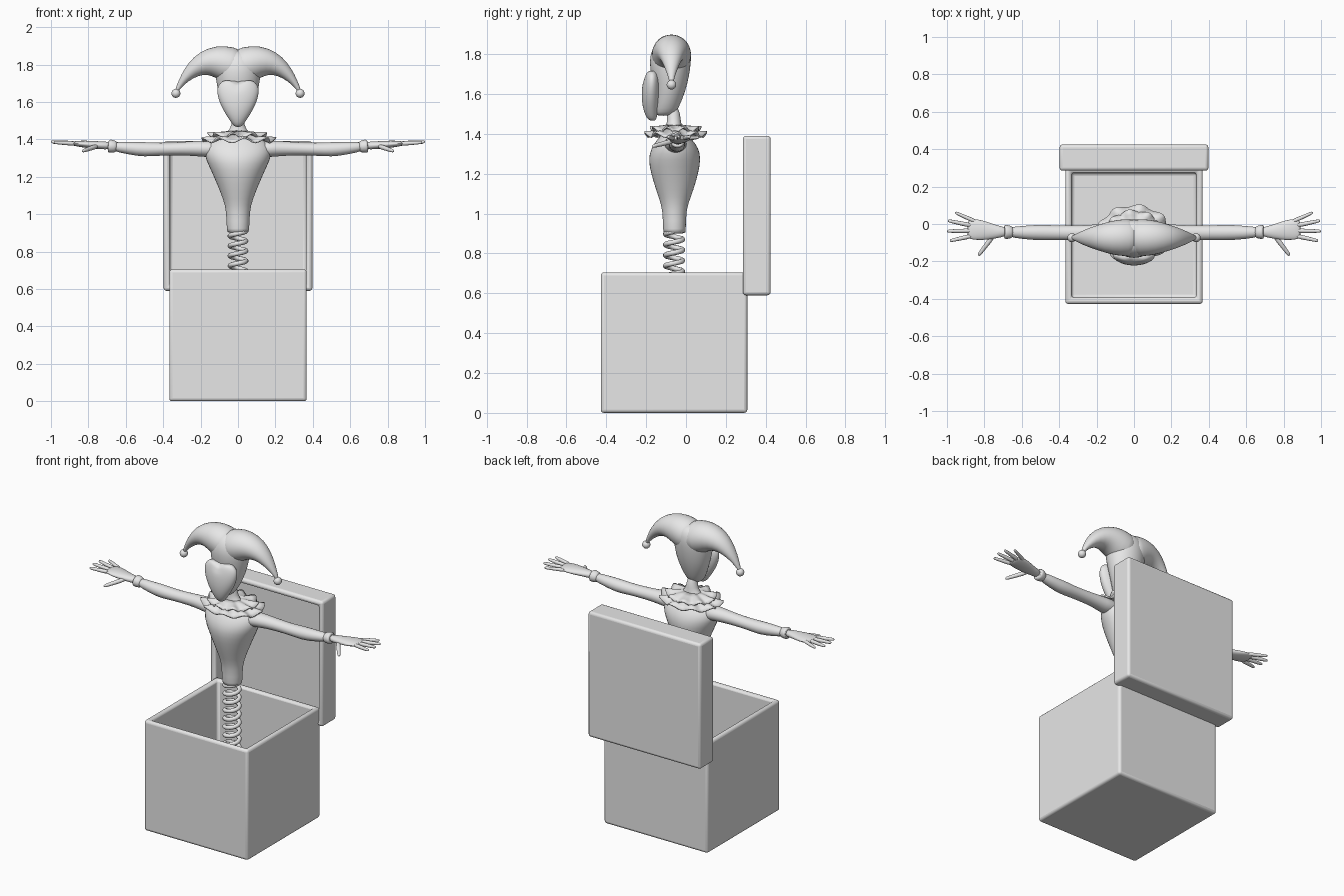
import bpy, bmesh, math
from mathutils import Vector

if "Cube" in bpy.data.objects:
    bpy.data.objects.remove(bpy.data.objects["Cube"])

grey = bpy.data.materials.new("plain grey")
grey.use_nodes = True
grey.diffuse_color = (0.8, 0.8, 0.8, 1)
for node in grey.node_tree.nodes:
    if node.type == "BSDF_PRINCIPLED":
        node.inputs["Base Color"].default_value = (0.8, 0.8, 0.8, 1)

MID_Y = -0.06  # depth of the figure's axis


def finish(name, bm, angle=60):
    bmesh.ops.recalc_face_normals(bm, faces=bm.faces)
    mesh = bpy.data.meshes.new(name)
    bm.to_mesh(mesh)
    bm.free()
    mesh.materials.append(grey)
    ob = bpy.data.objects.new(name, mesh)
    bpy.context.collection.objects.link(ob)
    bpy.ops.object.select_all(action="DESELECT")
    ob.select_set(True)
    bpy.context.view_layer.objects.active = ob
    bpy.ops.object.shade_smooth_by_angle(angle=math.radians(angle))
    return ob


def loft(name, rings, sides=16, smooth=1, mirror=False, caps=True):
    """Skin a list of (centre, u axis, v axis) ellipses."""
    bm = bmesh.new()
    loops = []
    for c, u, v in rings:
        turns = [2 * math.pi * i / sides for i in range(sides)]
        loops.append([bm.verts.new(Vector(c) + Vector(u) * math.cos(t) + Vector(v) * math.sin(t))
                      for t in turns])
    for a, b in zip(loops, loops[1:]):
        for i in range(sides):
            j = (i + 1) % sides
            bm.faces.new((a[i], a[j], b[j], b[i]))
    if caps:
        bm.faces.new(loops[0])
        bm.faces.new(loops[-1])
    ob = finish(name, bm)
    if mirror:
        ob.modifiers.new("mirror", "MIRROR")
    if smooth:
        ob.modifiers.new("smooth", "SUBSURF").levels = smooth
        ob.modifiers["smooth"].render_levels = smooth
    return ob


def upright(rows):
    """Rows of height, half width, front y, back y."""
    return [((0, (f + b) / 2, z), (w, 0, 0), (0, (b - f) / 2, 0)) for z, w, f, b in rows]


def sideways(rows):
    """Rows of x, y, z, half depth, half thickness, following the path."""
    pts = [Vector(r[:3]) for r in rows]
    rings = []
    for i, (p, r) in enumerate(zip(pts, rows)):
        t = (pts[min(i + 1, len(pts) - 1)] - pts[max(i - 1, 0)]).normalized()
        v = Vector((-t.z, 0, t.x)).normalized()
        rings.append((p, v.cross(t) * r[3], v * r[4]))
    return rings


def tray(name, size, centre, wall, depth, open_dir):
    """Rounded block hollowed out from one face."""
    bm = bmesh.new()
    bmesh.ops.create_cube(bm, size=1)
    for v in bm.verts:
        v.co = Vector(a * b for a, b in zip(v.co, size)) + Vector(centre)
    bm.normal_update()
    d = Vector(open_dir)
    mouth = max(bm.faces, key=lambda f: f.normal.dot(d))
    bmesh.ops.inset_region(bm, faces=[mouth], thickness=wall)
    out = bmesh.ops.extrude_face_region(bm, geom=[mouth])
    moved = [g for g in out["geom"] if isinstance(g, bmesh.types.BMVert)]
    bmesh.ops.translate(bm, verts=moved, vec=-d * depth)
    if mouth.is_valid:
        bmesh.ops.delete(bm, geom=[mouth], context="FACES_ONLY")
    ob = finish(name, bm, 50)
    bev = ob.modifiers.new("rounding", "BEVEL")
    bev.width, bev.segments = 0.016, 3
    return ob


# Box and its opened lid
tray("box", (0.735, 0.735, 0.705), (0, -0.06, 0.3525), 0.048, 0.655, (0, 0, 1))
tray("lid", (0.796, 0.14, 0.80), (0, 0.355, 0.99), 0.048, 0.09, (0, -1, 0))

# Spring
curve = bpy.data.curves.new("spring", "CURVE")
curve.dimensions = "3D"
curve.bevel_depth = 0.013
curve.bevel_resolution = 2
curve.use_fill_caps = True
spline = curve.splines.new("POLY")
COILS, STEPS = 16, 20
spline.points.add(COILS * STEPS)
for i, p in enumerate(spline.points):
    a = 2 * math.pi * i / STEPS
    z = 0.06 + 0.85 * i / (COILS * STEPS)
    p.co = (0.043 * math.cos(a), MID_Y + 0.043 * math.sin(a), z, 1)
curve.materials.append(grey)
bpy.context.collection.objects.link(bpy.data.objects.new("spring", curve))

# Torso with neck
loft("torso", upright([
    (0.90, 0.055, -0.112, -0.003), (0.905, 0.061, -0.116, 0.0), (1.02, 0.063, -0.117, 0.0),
    (1.08, 0.08, -0.138, 0.025), (1.16, 0.113, -0.165, 0.052), (1.24, 0.148, -0.187, 0.072),
    (1.30, 0.178, -0.188, 0.075), (1.355, 0.185, -0.16, 0.05), (1.40, 0.14, -0.12, 0.0),
    (1.43, 0.06, -0.10, -0.02), (1.47, 0.034, -0.094, -0.026), (1.54, 0.028, -0.10, -0.035)]), 20)

# Arms, cuffs and palms
loft("arms", sideways([
    (0.10, -0.055, 1.345, 0.07, 0.05), (0.20, -0.05, 1.352, 0.047, 0.043),
    (0.30, -0.047, 1.35, 0.04, 0.036), (0.42, -0.047, 1.347, 0.039, 0.034),
    (0.50, -0.045, 1.346, 0.043, 0.041), (0.58, -0.046, 1.352, 0.037, 0.034),
    (0.69, -0.042, 1.365, 0.026, 0.024)]), mirror=True)
loft("cuffs", sideways([
    (0.645, -0.044, 1.36, 0.028, 0.026), (0.66, -0.044, 1.361, 0.034, 0.033),
    (0.685, -0.042, 1.364, 0.040, 0.037), (0.695, -0.042, 1.365, 0.036, 0.033),
    (0.695, -0.042, 1.365, 0.024, 0.022)]), mirror=True)
loft("palms", sideways([
    (0.68, -0.042, 1.366, 0.025, 0.022), (0.73, -0.042, 1.368, 0.034, 0.021),
    (0.79, -0.037, 1.372, 0.05, 0.021), (0.84, -0.03, 1.376, 0.057, 0.018),
    (0.88, -0.026, 1.378, 0.054, 0.012), (0.89, -0.026, 1.378, 0.04, 0.007)]), mirror=True)

# Fingers and thumbs
digits = {
    "little_fingers": ((0.84, 0.01, 1.377), (0.957, 0.062, 1.382), 0.011),
    "ring_fingers": ((0.86, -0.01, 1.378), (0.995, 0.018, 1.385), 0.012),
    "middle_fingers": ((0.86, -0.036, 1.378), (1.0, -0.038, 1.387), 0.012),
    "index_fingers": ((0.86, -0.062, 1.377), (0.985, -0.09, 1.384), 0.012),
    "thumbs": ((0.75, -0.06, 1.365), (0.832, -0.168, 1.337), 0.013)}
for name, (a, b, r) in digits.items():
    a, b = Vector(a), Vector(b)
    side = (b - a).cross(Vector((0, 0, 1))).normalized()
    up = side.cross(b - a).normalized()
    loft(name, [(a.lerp(b, t), side * r * k, up * r * k)
                for t, k in ((0, 1.25), (0.5, 1), (0.9, 0.85), (0.98, 0.6), (1, 0.25))],
         sides=8, mirror=True)

# Ruffled collar in two layers
for name, wide, deep, z, drop, phase in (("lower_ruffle", 0.195, 0.152, 1.432, 0.032, 0),
                                         ("upper_ruffle", 0.155, 0.125, 1.448, 0.022, math.pi)):
    bm = bmesh.new()
    loops = []
    for s in (0, 0.4, 0.75, 1):
        loop = []
        for i in range(72):
            a = 2 * math.pi * i / 72
            wave = math.cos(9 * a + phase) * s * s
            k = 1 + 0.05 * wave
            loop.append(bm.verts.new((
                (0.03 + (wide - 0.03) * s) * k * math.cos(a),
                MID_Y + 0.008 * s + (0.03 + (deep - 0.03) * s) * k * math.sin(a),
                z - drop * s + 0.013 * wave)))
        loops.append(loop)
    for a, b in zip(loops, loops[1:]):
        for i in range(72):
            j = (i + 1) % 72
            bm.faces.new((a[i], a[j], b[j], b[i]))
    ruffle = finish(name, bm)
    ruffle.modifiers.new("thickness", "SOLIDIFY").thickness = 0.009

# Head, covered by the cap
loft("head", upright([
    (1.49, 0.025, -0.15, -0.075), (1.505, 0.045, -0.16, -0.05), (1.55, 0.07, -0.16, -0.027),
    (1.62, 0.098, -0.16, 0.0), (1.69, 0.115, -0.175, 0.017), (1.76, 0.125, -0.186, 0.027),
    (1.82, 0.12, -0.175, 0.027), (1.86, 0.085, -0.145, 0.005), (1.876, 0.04, -0.11, -0.03)]), 20)

# Drooping cap horns with bells
loft("cap_horns", sideways([
    (-0.02, -0.073, 1.775, 0.10, 0.095), (0.05, -0.073, 1.80, 0.103, 0.102),
    (0.12, -0.073, 1.818, 0.092, 0.087), (0.185, -0.073, 1.808, 0.072, 0.066),
    (0.24, -0.073, 1.775, 0.052, 0.044), (0.285, -0.073, 1.728, 0.032, 0.026),
    (0.315, -0.073, 1.685, 0.016, 0.014), (0.332, -0.073, 1.65, 0.009, 0.008)]), mirror=True)
for side, x in (("left", 0.332), ("right", -0.332)):
    bm = bmesh.new()
    bmesh.ops.create_uvsphere(bm, u_segments=20, v_segments=12, radius=0.024)
    finish(side + "_bell", bm).location = (x, -0.073, 1.646)

# Heart-shaped face mask
face = loft("face_mask", upright([
    (1.466, 0.012, -0.18, -0.155), (1.475, 0.026, -0.195, -0.148), (1.51, 0.05, -0.212, -0.14),
    (1.56, 0.082, -0.222, -0.13), (1.61, 0.104, -0.223, -0.125), (1.655, 0.114, -0.218, -0.125),
    (1.69, 0.108, -0.21, -0.13), (1.712, 0.085, -0.202, -0.14), (1.717, 0.06, -0.194, -0.15)]), 24)
for v in face.data.vertices:
    if v.co.z > 1.68:
        v.co.z -= 0.026 * max(0, 1 - abs(v.co.x) / 0.05)
